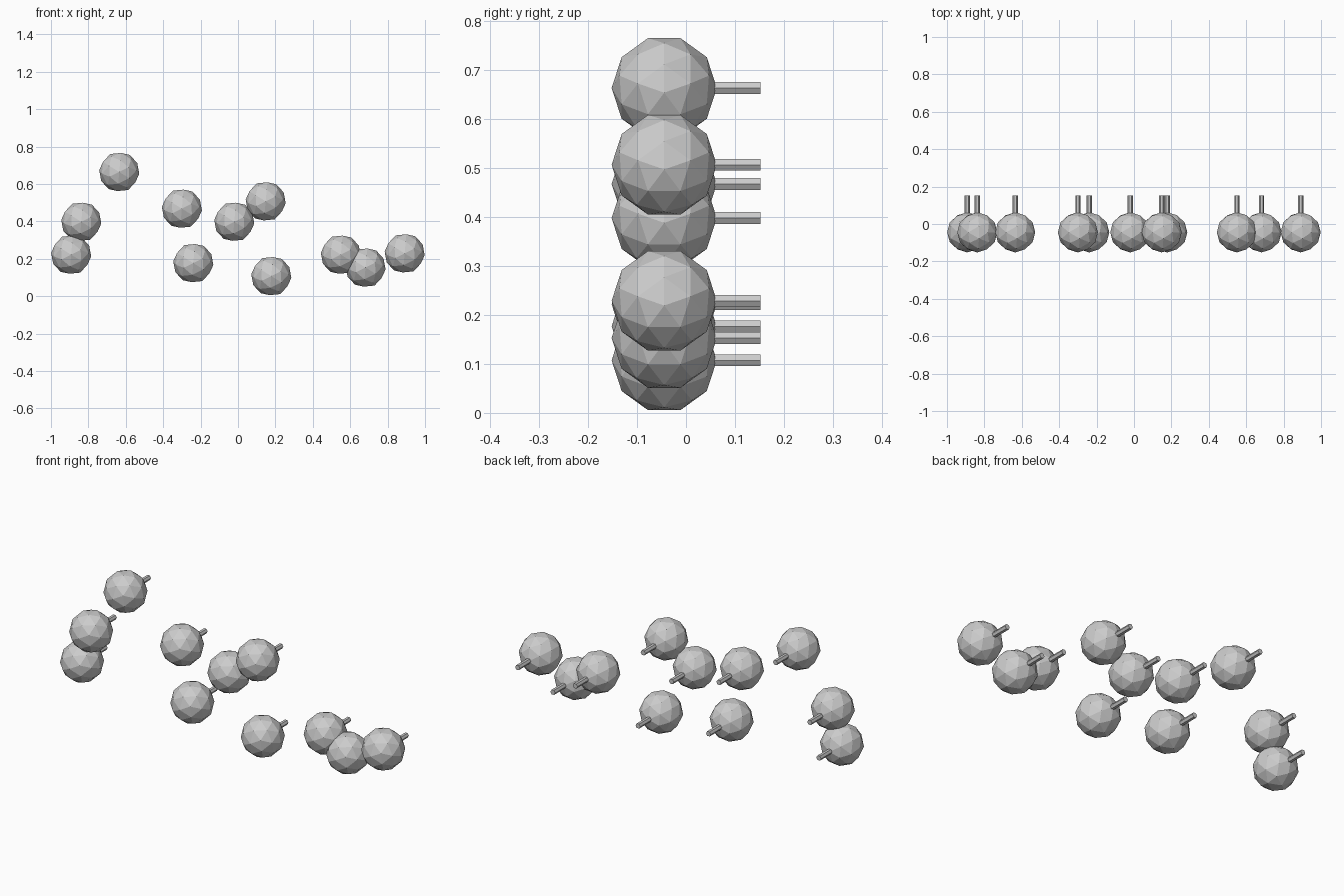
import bpy, bmesh, math
from mathutils import Matrix

if "Cube" in bpy.data.objects:
    bpy.data.objects.remove(bpy.data.objects["Cube"])

BALL_R, BALL_Y = 0.1075, -0.0445
PEG_R, PEG_END = 0.014, 0.152

# Ball centres (x, z) on the front plane
HOLDS = [(-0.892, 0.222), (-0.838, 0.398), (-0.635, 0.664), (-0.30, 0.468),
         (-0.239, 0.177), (-0.02, 0.398), (0.148, 0.507), (0.178, 0.1075),
         (0.55, 0.222), (0.682, 0.153), (0.891, 0.229)]

grey = bpy.data.materials.new("plain_grey")
grey.diffuse_color = (0.6, 0.6, 0.6, 1)
grey.use_nodes = True
grey.node_tree.nodes["Principled BSDF"].inputs["Base Color"].default_value = grey.diffuse_color


def add_object(name, bm, location):
    mesh = bpy.data.meshes.new(name)
    bm.to_mesh(mesh)
    bm.free()
    mesh.materials.append(grey)
    obj = bpy.data.objects.new(name, mesh)
    obj.location = location
    bpy.context.collection.objects.link(obj)
    return obj


# Faceted ball, turned so that a vertex lies on every axis
def add_ball(x, z):
    bm = bmesh.new()
    turn = Matrix.Rotation(math.atan((math.sqrt(5) - 1) / 2), 4, 'Y')
    bmesh.ops.create_icosphere(bm, subdivisions=2, radius=BALL_R, matrix=turn)
    add_object("ball", bm, (x, BALL_Y, z))


# Six-sided peg from the ball centre to the back, edges at left and right
def add_peg(x, z):
    bm = bmesh.new()
    length = PEG_END - BALL_Y
    turn = Matrix.Rotation(math.pi / 2, 4, 'X') @ Matrix.Rotation(math.pi / 2, 4, 'Z')
    bmesh.ops.create_cone(bm, cap_ends=True, segments=6, radius1=PEG_R,
                          radius2=PEG_R, depth=length, matrix=turn)
    add_object("peg", bm, (x, BALL_Y + length / 2, z))


for x, z in HOLDS:
    add_ball(x, z)
    add_peg(x, z)
